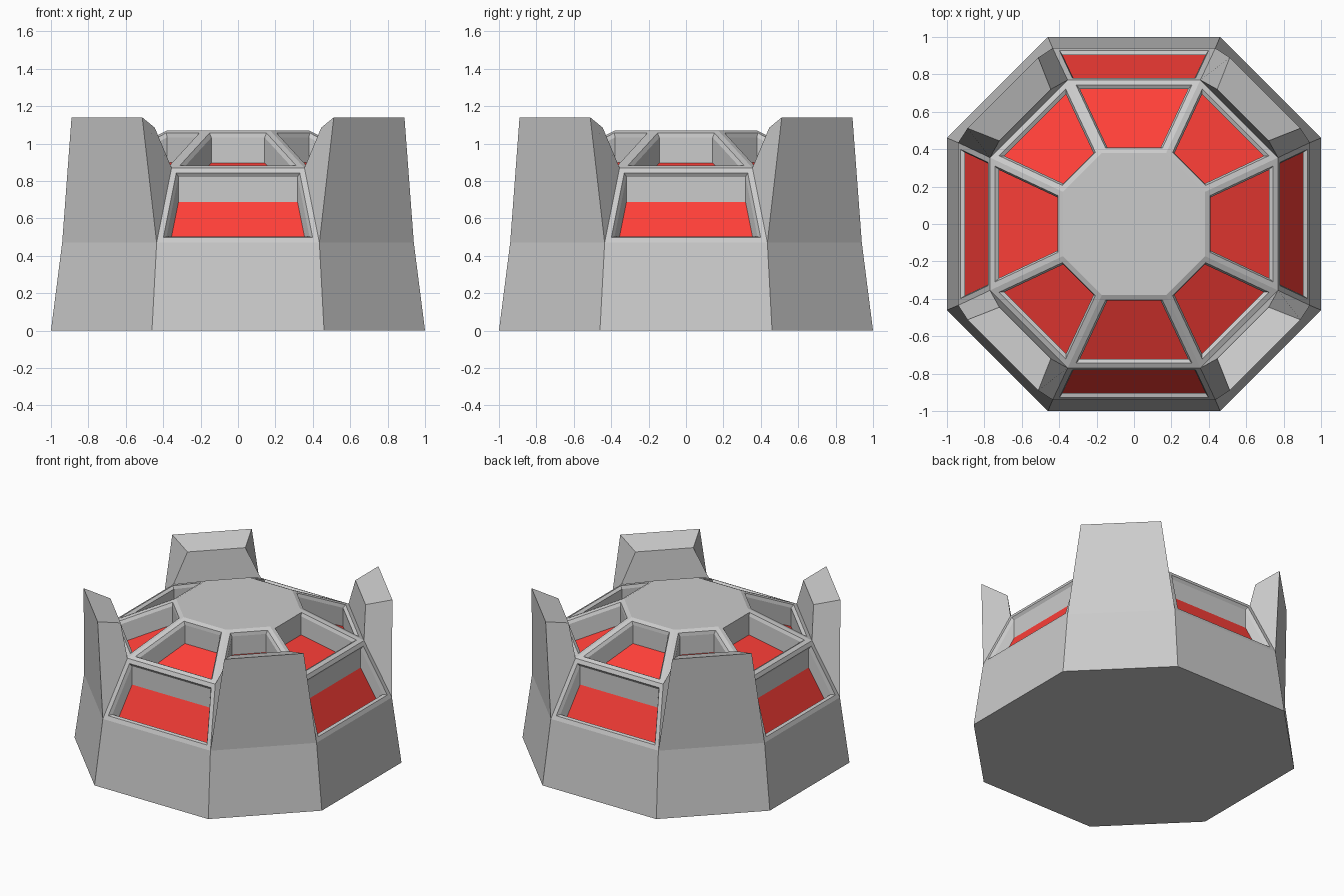
import bpy, bmesh
from mathutils import Vector

if "Cube" in bpy.data.objects:
    bpy.data.objects.remove(bpy.data.objects["Cube"])


def add_object(name, bm, color=None):
    me = bpy.data.meshes.new(name)
    bm.to_mesh(me)
    bm.free()
    ob = bpy.data.objects.new(name, me)
    bpy.context.collection.objects.link(ob)
    if color:
        mat = bpy.data.materials.new(name + "_colour")
        mat.diffuse_color = color
        mat.use_nodes = True
        mat.node_tree.nodes["Principled BSDF"].inputs["Base Color"].default_value = mat.diffuse_color
        me.materials.append(mat)
    return ob


def octagon(a, h, z):
    """Eight corners, counter-clockwise from the +x side; a = flat distance, h = half side."""
    pts = [(a, -h), (a, h), (h, a), (-h, a), (-a, h), (-a, -h), (-h, -a), (h, -a)]
    return [Vector((x, y, z)) for x, y in pts]


# Rings of the octagonal body: flat distance, half side, height
rings = [(1.0, 0.46, 0.0), (0.94, 0.435, 0.47), (0.77, 0.355, 0.87), (0.38, 0.172, 1.07)]

# Body shell: lofted octagons with floor and roof
bm = bmesh.new()
loops = [[bm.verts.new(p) for p in octagon(*r)] for r in rings]
bm.faces.new(loops[0][::-1])
bm.faces.new(loops[-1])
windows = []
for level in range(3):
    lo, hi = loops[level], loops[level + 1]
    for i in range(8):
        j = (i + 1) % 8
        if level == 1 and i % 2:
            continue  # covered by a corner tower
        f = bm.faces.new((lo[i], lo[j], hi[j], hi[i]))
        if level > 0:
            windows.append(f)

# Window frames: flat border, small ledge, then a straight drop to the pane
bm.normal_update()
bmesh.ops.inset_individual(bm, faces=windows, thickness=0.03, use_even_offset=True)
bm.normal_update()
bmesh.ops.inset_individual(bm, faces=windows, thickness=0.014, depth=-0.02, use_even_offset=True)
panes = bmesh.new()
for f in windows:
    top = list(f.verts)
    low = [bm.verts.new(v.co - Vector((0, 0, 0.135))) for v in top]
    n = len(top)
    for i in range(n):
        j = (i + 1) % n
        bm.faces.new((top[i], top[j], low[j], low[i]))
    panes.faces.new([panes.verts.new(v.co) for v in low])
bmesh.ops.delete(bm, geom=windows, context='FACES_ONLY')
add_object("octagonal_body", bm)

# Red panes at the bottom of each window recess
add_object("window_panes", panes, (1.0, 0.05, 0.04, 1.0))

# Corner towers: outer foot, outer top, inner top, inner foot
section = [rings[1], (0.89, 0.512, 1.14), (0.72, 0.445, 1.085), rings[2]]
for i, name in ((1, "back_right"), (3, "back_left"), (5, "front_left"), (7, "front_right")):
    bm = bmesh.new()
    left, right = [], []
    for r in section:
        ring = octagon(*r)
        left.append(bm.verts.new(ring[i]))
        right.append(bm.verts.new(ring[(i + 1) % 8]))
    for k in range(4):
        m = (k + 1) % 4
        bm.faces.new((left[k], right[k], right[m], left[m]))
    bm.faces.new(left)
    bm.faces.new(right[::-1])
    bmesh.ops.recalc_face_normals(bm, faces=bm.faces[:])
    add_object("corner_tower_" + name, bm)
